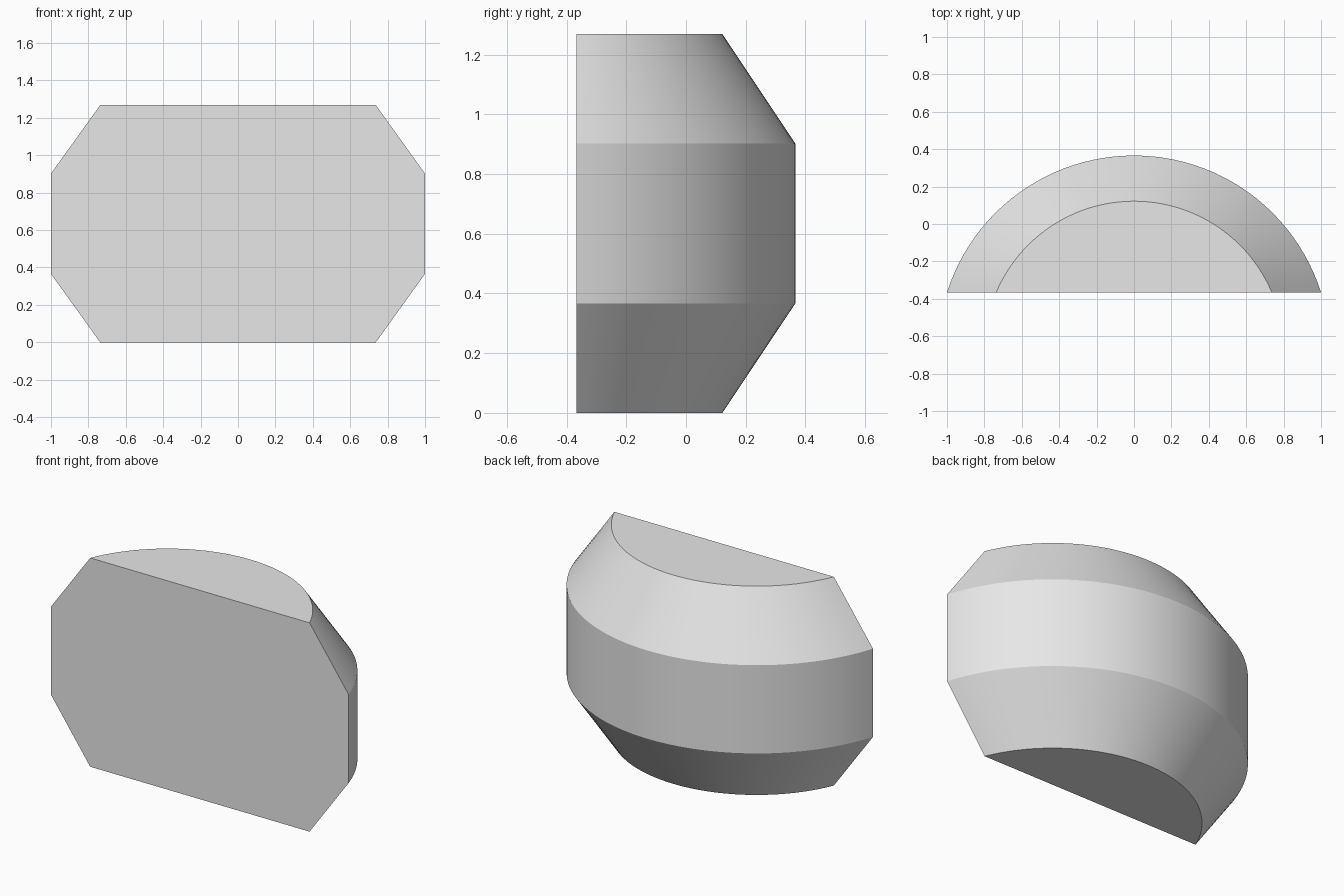
import bpy, bmesh, math

cube = bpy.data.objects.get("Cube")
if cube:
    bpy.data.objects.remove(cube)

# Plain grey material
grey = bpy.data.materials.new("light_grey")
grey.use_nodes = True
colour = (0.8, 0.8, 0.8, 1)
grey.diffuse_color = colour
grey.node_tree.nodes["Principled BSDF"].inputs["Base Color"].default_value = colour

FLAT_Y = -0.366
SEGMENTS = 48
# Outline levels: height, half width at the flat front, y of the curved back
LEVELS = [(0, 0.737, 0.122), (0.366, 1, 0.366), (0.902, 1, 0.366), (1.268, 0.737, 0.122)]


def arc_ring(bm, z, half_width, back_y):
    """Circular arc through both front corners and the back point."""
    depth = back_y - FLAT_Y
    radius = (half_width ** 2 + depth ** 2) / (2 * depth)
    centre_y = back_y - radius
    sweep = math.atan2(half_width, FLAT_Y - centre_y)
    ring = []
    for i in range(SEGMENTS + 1):
        a = sweep * (2 * i / SEGMENTS - 1)
        ring.append(bm.verts.new((radius * math.sin(a), centre_y + radius * math.cos(a), z)))
    return ring


# Body: curved, bevelled back lofted between arcs
bm = bmesh.new()
rings = [arc_ring(bm, *level) for level in LEVELS]
for low, high in zip(rings, rings[1:]):
    for i in range(SEGMENTS):
        bm.faces.new((low[i], low[i + 1], high[i + 1], high[i]))

# Flat bottom, top and front
bm.faces.new(rings[0])
bm.faces.new(rings[-1])
bm.faces.new([r[0] for r in rings] + [r[-1] for r in reversed(rings)])
bmesh.ops.recalc_face_normals(bm, faces=bm.faces)

mesh = bpy.data.meshes.new("curved_body")
bm.to_mesh(mesh)
bm.free()
mesh.materials.append(grey)
body = bpy.data.objects.new("curved_body", mesh)
bpy.context.collection.objects.link(body)

# Smooth curve with crisp edges
bpy.ops.object.select_all(action="DESELECT")
body.select_set(True)
bpy.context.view_layer.objects.active = body
bpy.ops.object.shade_smooth_by_angle(angle=math.radians(25))
